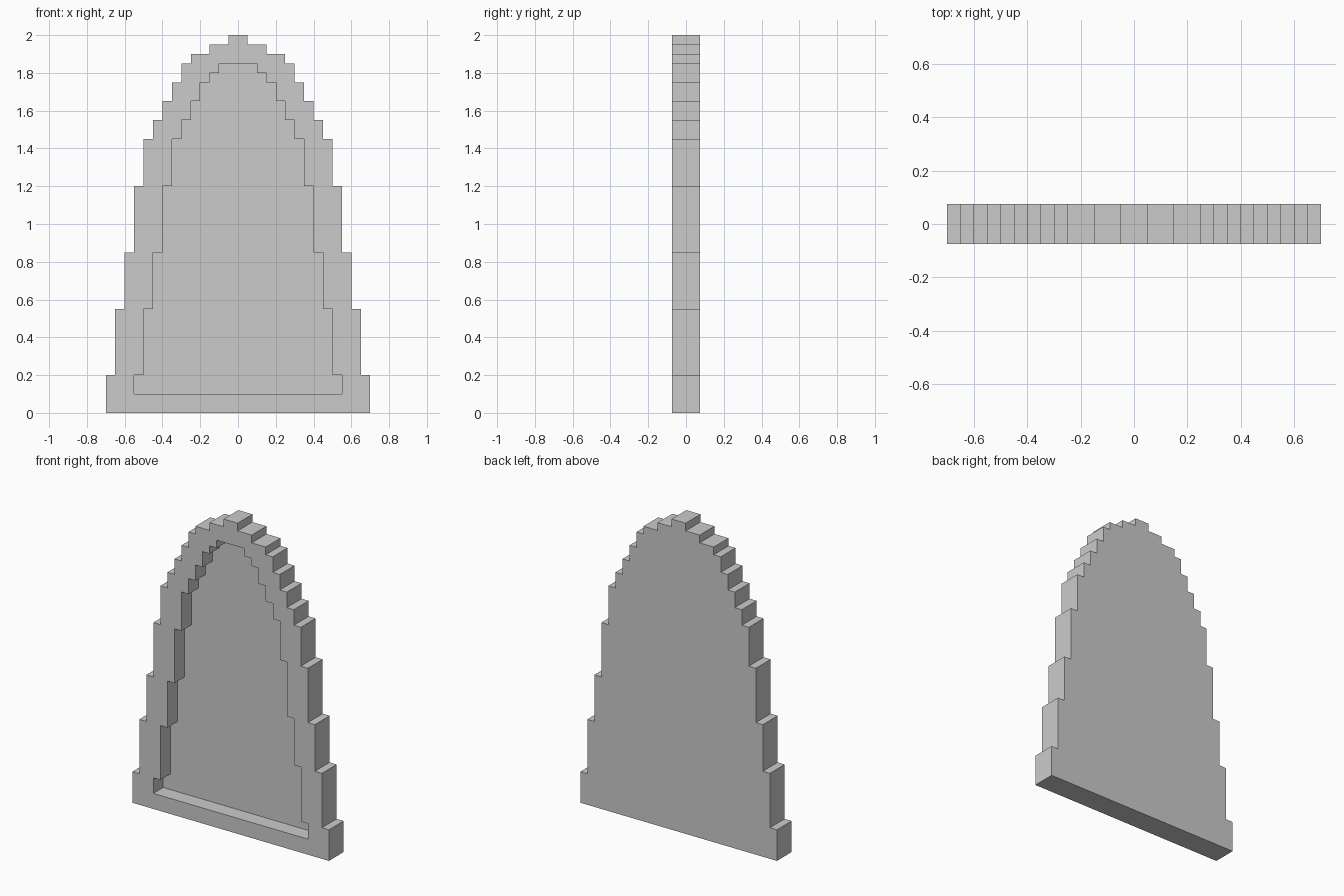
import bpy, bmesh

if "Cube" in bpy.data.objects:
    bpy.data.objects.remove(bpy.data.objects["Cube"])

# (half width, top z) of each step, from the bottom up
OUTER = [(.70, .20), (.65, .55), (.60, .85), (.55, 1.20), (.50, 1.45), (.45, 1.55),
         (.40, 1.65), (.35, 1.75), (.30, 1.85), (.25, 1.90), (.15, 1.95), (.05, 2.0)]
INNER = [(.55, .20), (.50, .55), (.45, .85), (.40, 1.20), (.35, 1.45), (.30, 1.55),
         (.25, 1.65), (.20, 1.75), (.15, 1.80), (.10, 1.85)]


def stepped_slab(name, steps, z0, y0, y1):
    """Mirror a stepped half profile and extrude it from y0 to y1."""
    right, z = [], z0
    for w, top in steps:
        right += [(w, z), (w, top)]
        z = top
    outline = right + [(-x, z) for x, z in reversed(right)]
    bm = bmesh.new()
    face = bm.faces.new([bm.verts.new((x, y0, z)) for x, z in outline])
    ext = bmesh.ops.extrude_face_region(bm, geom=[face], use_keep_orig=True)
    verts = [v for v in ext["geom"] if isinstance(v, bmesh.types.BMVert)]
    bmesh.ops.translate(bm, verts=verts, vec=(0, y1 - y0, 0))
    bmesh.ops.recalc_face_normals(bm, faces=bm.faces)
    mesh = bpy.data.meshes.new(name)
    bm.to_mesh(mesh)
    bm.free()
    obj = bpy.data.objects.new(name, mesh)
    bpy.context.collection.objects.link(obj)
    return obj


# Stepped arch slab with a recessed front panel
arch = stepped_slab("stepped_arch", OUTER, 0, -.075, .075)
cutter = stepped_slab("recess_cutter", INNER, .10, -.2, .025)
cutter.hide_render = True

mod = arch.modifiers.new("recess", "BOOLEAN")
mod.operation = "DIFFERENCE"
mod.solver = "EXACT"
mod.object = cutter
bpy.context.view_layer.objects.active = arch
bpy.ops.object.modifier_apply(modifier=mod.name)
bpy.data.objects.remove(cutter)
